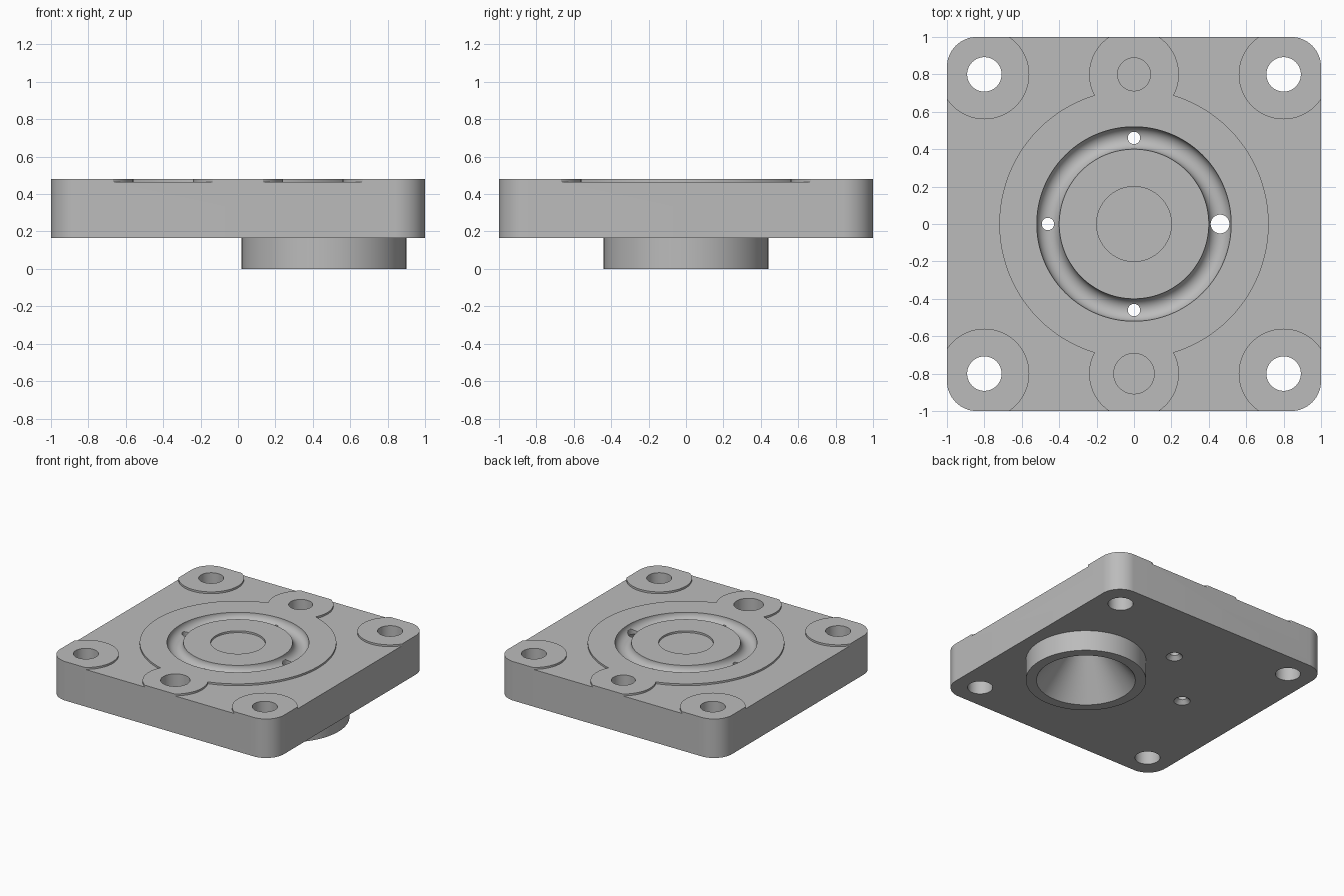
import bpy
import bmesh
from math import cos, sin, pi, radians

cube = bpy.data.objects.get("Cube")
if cube:
    bpy.data.objects.remove(cube, do_unlink=True)

BOTTOM, FLOOR, TOP = 0.165, 0.465, 0.48   # plate underside, relief floor, pad height
RING = 0.46                               # radius of the groove and of its ports


def prism(name, rings):
    """Solid from a stack of matching point rings, capped at both ends."""
    bm = bmesh.new()
    loops = [[bm.verts.new(p) for p in ring] for ring in rings]
    n = len(loops[0])
    for a, b in zip(loops, loops[1:]):
        for i in range(n):
            j = (i + 1) % n
            bm.faces.new((a[i], a[j], b[j], b[i]))
    bm.faces.new(loops[0][::-1])
    bm.faces.new(loops[-1])
    mesh = bpy.data.meshes.new(name)
    bm.to_mesh(mesh)
    bm.free()
    obj = bpy.data.objects.new(name, mesh)
    bpy.context.collection.objects.link(obj)
    return obj


def turned(name, x, y, profile, n=96):
    """Round solid at (x, y) from (radius, height) pairs, bottom to top."""
    return prism(name, [[(x + r * cos(2 * pi * i / n), y + r * sin(2 * pi * i / n), z)
                         for i in range(n)] for r, z in profile])


def rounded_slab(name, half, radius, z0, z1, steps=16):
    outline = []
    for k, (sx, sy) in enumerate(((1, 1), (-1, 1), (-1, -1), (1, -1))):
        for i in range(steps + 1):
            a = (k + i / steps) * pi / 2
            outline.append((sx * (half - radius) + radius * cos(a),
                            sy * (half - radius) + radius * sin(a)))
    return prism(name, [[(x, y, z) for x, y in outline] for z in (z0, z1)])


def combine(target, tool, operation='DIFFERENCE'):
    """Apply a boolean and discard the tool."""
    tool.hide_render = True
    mod = target.modifiers.new("cut", 'BOOLEAN')
    mod.operation = operation
    mod.solver = 'EXACT'
    mod.object = tool
    bpy.context.view_layer.objects.active = target
    bpy.ops.object.modifier_apply(modifier=mod.name)
    bpy.data.objects.remove(tool, do_unlink=True)


corners = [(sx * 0.8, sy * 0.8) for sx in (-1, 1) for sy in (-1, 1)]

# Plate with raised pads: everything outside the pads is lowered
plate = rounded_slab("mounting_plate", 1.0, 0.16, BOTTOM, TOP)
relief = rounded_slab("relief_cutter", 1.2, 0.1, FLOOR, 0.6)
for x, y in corners + [(0, 0.8), (0, -0.8)]:
    combine(relief, turned("pad", x, y, [(0.24, 0.3), (0.24, 0.8)]))
combine(relief, turned("centre_pad", 0, 0, [(0.72, 0.3), (0.72, 0.8)], 160))
combine(plate, relief)

# Offset spigot underneath
combine(plate, turned("spigot", RING, 0, [(0.44, 0), (0.44, 0.3)], 128), 'UNION')

# Round groove and shallow centre recess
bpy.ops.mesh.primitive_torus_add(major_segments=128, minor_segments=40, major_radius=RING,
                                 minor_radius=0.06, location=(0, 0, TOP + 0.001))
combine(plate, bpy.context.object)
combine(plate, turned("centre_recess", 0, 0, [(0.2, FLOOR), (0.2, 0.6)]))

# Through holes in the corners
for x, y in corners:
    combine(plate, turned("bolt_hole", x, y, [(0.092, -0.1), (0.092, 0.6)], 64))

# Blind sockets in the two lobes
for y, r in ((0.8, 0.088), (-0.8, 0.108)):
    combine(plate, turned("socket", 0, y, [(r, 0.25), (r, 0.6)], 64))

# Tapered bore through the spigot into the groove
combine(plate, turned("tapered_bore", RING, 0,
                      [(0.37, -0.01), (0.05, 0.4), (0.05, 0.6)], 96))

# Small ports, countersunk from below
for x, y in ((-RING, 0), (0, RING), (0, -RING)):
    combine(plate, turned("port", x, y, [(0.065, BOTTOM - 0.005), (0.033, BOTTOM + 0.03),
                                         (0.033, 0.6)], 48))

# Finish
grey = bpy.data.materials.new("machined_grey")
grey.use_nodes = True
colour = (0.5, 0.5, 0.5, 1)
grey.diffuse_color = colour
grey.node_tree.nodes["Principled BSDF"].inputs["Base Color"].default_value = colour
plate.data.materials.clear()
plate.data.materials.append(grey)
for poly in plate.data.polygons:
    poly.material_index = 0
bpy.ops.object.select_all(action='DESELECT')
plate.select_set(True)
bpy.context.view_layer.objects.active = plate
bpy.ops.object.shade_smooth_by_angle(angle=radians(30))
